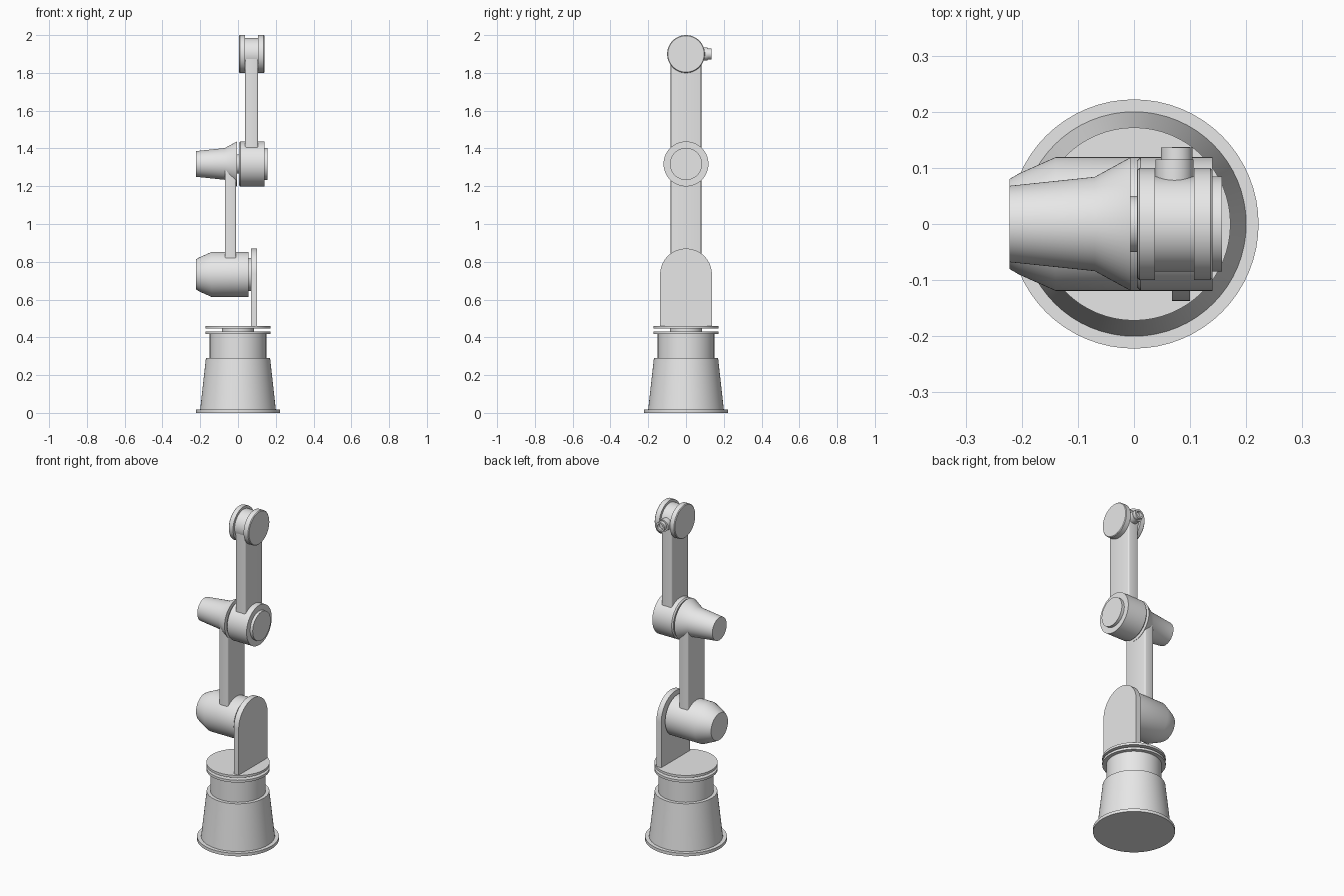
import bpy, bmesh, math
from mathutils import Matrix

if "Cube" in bpy.data.objects:
    bpy.data.objects.remove(bpy.data.objects["Cube"])

grey = bpy.data.materials.new("light grey")
grey.diffuse_color = (0.8, 0.8, 0.8, 1)
grey.use_nodes = True
grey.node_tree.nodes["Principled BSDF"].inputs["Base Color"].default_value = grey.diffuse_color


def finish(name, bm):
    bmesh.ops.recalc_face_normals(bm, faces=bm.faces)
    me = bpy.data.meshes.new(name)
    bm.to_mesh(me)
    bm.free()
    ob = bpy.data.objects.new(name, me)
    bpy.context.collection.objects.link(ob)
    me.materials.append(grey)
    bpy.ops.object.select_all(action='DESELECT')
    ob.select_set(True)
    bpy.context.view_layer.objects.active = ob
    bpy.ops.object.shade_smooth_by_angle(angle=math.radians(32))
    return ob


def lathe(name, profile, axis='Z', centre=(0, 0, 0), n=64):
    """Solid of revolution; profile is (position along axis, radius)."""
    bm = bmesh.new()
    rings = []
    for t, r in profile:
        ring = []
        for i in range(n):
            a = 2 * math.pi * i / n
            u, v = r * math.cos(a), r * math.sin(a)
            p = {'X': (t, u, v), 'Y': (u, t, v), 'Z': (u, v, t)}[axis]
            ring.append(bm.verts.new([p[k] + centre[k] for k in range(3)]))
        rings.append(ring)
    for a, b in zip(rings, rings[1:]):
        for i in range(n):
            j = (i + 1) % n
            bm.faces.new((a[i], a[j], b[j], b[i]))
    bm.faces.new(rings[0])
    bm.faces.new(rings[-1])
    return finish(name, bm)


def bar(name, x0, x1, half_y, z0, z1):
    """Upright arm link with slightly softened edges."""
    bm = bmesh.new()
    m = Matrix.Translation(((x0 + x1) / 2, 0, (z0 + z1) / 2)) @ \
        Matrix.Diagonal((x1 - x0, 2 * half_y, z1 - z0, 1))
    bmesh.ops.create_cube(bm, size=1, matrix=m)
    up = [e for e in bm.edges if abs(e.verts[0].co.z - e.verts[1].co.z) > 0.1]
    bmesh.ops.bevel(bm, geom=up, offset=0.008, segments=3, affect='EDGES', profile=0.5)
    return finish(name, bm)


# Pedestal and turntable
lathe("base_flange", [(0, 0.222), (0.018, 0.222)])
lathe("pedestal", [(0.018, 0.2), (0.29, 0.17), (0.29, 0.15), (0.42, 0.15)])
lathe("pedestal_rim", [(0.418, 0.172), (0.432, 0.172)])
lathe("turntable_neck", [(0.43, 0.085), (0.449, 0.085)])
lathe("turntable", [(0.447, 0.172), (0.461, 0.172)])

# Shoulder bracket: plate with a round top
SH, EL, WR = 0.733, 1.318, 1.9
bm = bmesh.new()
outline = [(-0.137, 0.46)]
outline += [(-0.137 * math.cos(math.pi * i / 32), SH + 0.137 * math.sin(math.pi * i / 32))
            for i in range(33)]
outline += [(0.137, 0.46)]
face = bm.faces.new([bm.verts.new((0.068, y, z)) for y, z in outline])
ext = bmesh.ops.extrude_face_region(bm, geom=[face])["geom"]
bmesh.ops.translate(bm, vec=(0.032, 0, 0),
                    verts=[g for g in ext if isinstance(g, bmesh.types.BMVert)])
finish("shoulder_bracket", bm)

# Shoulder motor housing and its shaft
lathe("shoulder_housing", [(-0.222, 0.08), (-0.205, 0.09), (-0.14, 0.119), (0.055, 0.119)],
      'X', (0, 0, SH))
lathe("shoulder_shaft", [(0.05, 0.088), (0.07, 0.088)], 'X', (0, 0, SH))

# Lower arm and elbow
bar("lower_arm", -0.07, -0.01, 0.081, SH, EL)
lathe("elbow_housing", [(-0.222, 0.068), (-0.07, 0.084), (-0.006, 0.119)], 'X', (0, 0, EL))
lathe("elbow_shaft", [(-0.01, 0.05), (0.01, 0.05)], 'X', (0, 0, EL))
lathe("elbow_drum", [(0.005, 0.112), (0.012, 0.119), (0.14, 0.119)], 'X', (0, 0, EL))
lathe("elbow_cap", [(0.135, 0.085), (0.157, 0.085)], 'X', (0, 0, EL))

# Upper arm and wrist
bar("upper_arm", 0.038, 0.106, 0.081, EL, WR)
lathe("wrist_hub", [(0.036, 0.085), (0.108, 0.085)], 'X', (0, 0, WR))
lathe("wrist_disc_left", [(0.006, 0.096), (0.01, 0.1), (0.037, 0.1)], 'X', (0, 0, WR))
lathe("wrist_disc_right", [(0.107, 0.1), (0.136, 0.1), (0.14, 0.096)], 'X', (0, 0, WR))

# Tool mount with a hollow tip
lathe("tool_mount", [(0.05, 0.034), (0.115, 0.034)], 'Y', (0.072, 0, WR), 32)
lathe("tool_tip", [(0.11, 0.028), (0.136, 0.028), (0.136, 0.018), (0.118, 0.018)],
      'Y', (0.076, 0, WR), 32)
